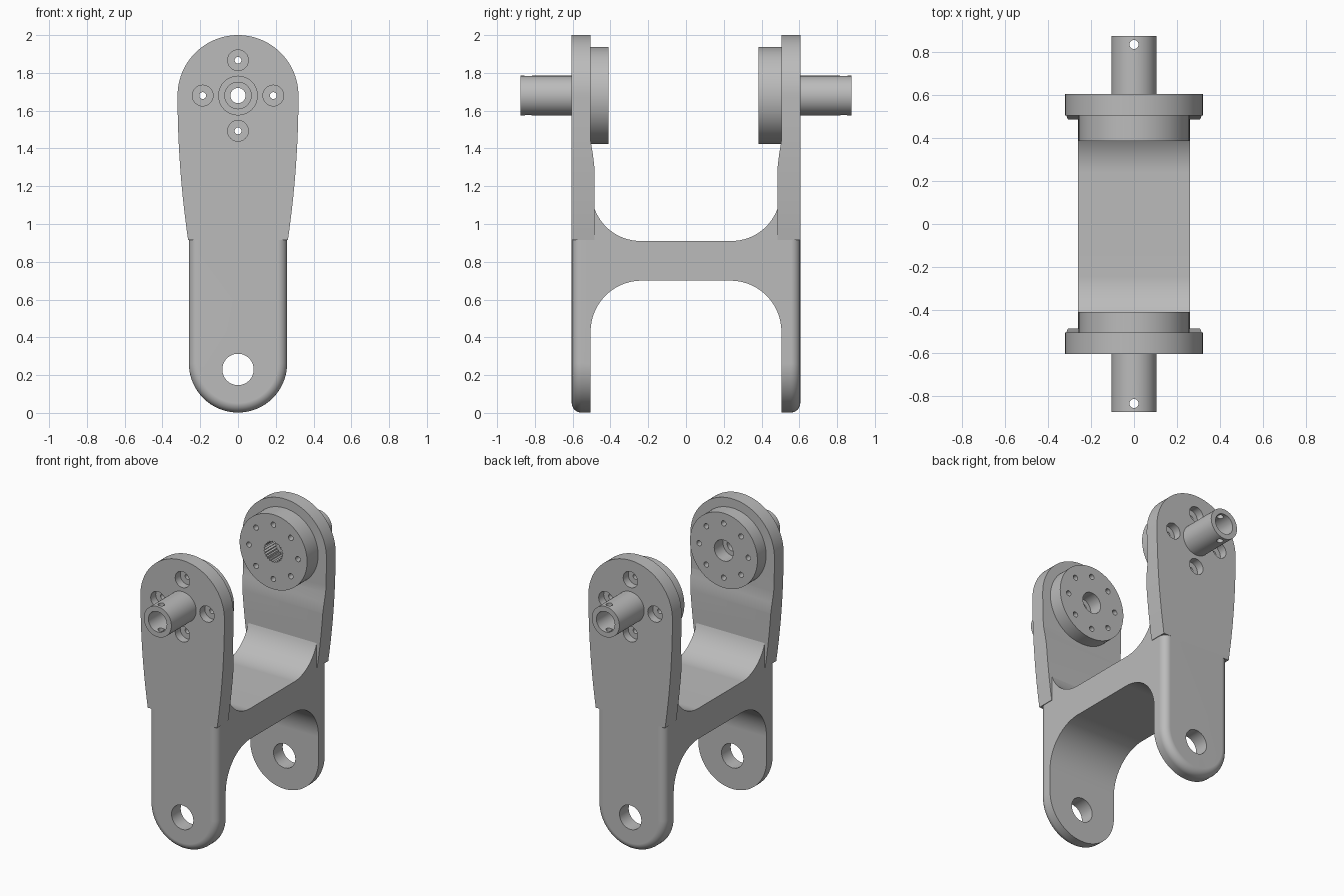
import bpy, bmesh
from math import sin, cos, pi, radians

if "Cube" in bpy.data.objects:
    bpy.data.objects.remove(bpy.data.objects["Cube"])

grey = bpy.data.materials.new("plain_grey")
grey.use_nodes = True
GREY = (0.5, 0.5, 0.5, 1)
grey.diffuse_color = GREY
grey.node_tree.nodes["Principled BSDF"].inputs["Base Color"].default_value = GREY

AXIS_Z = 1.68     # height of the pivot shafts
OUTER = 0.605     # outer faces of the side arms
INNER = 0.505     # inner faces of the side arms


def arc(r, ca, cb, start, end, n):
    """Points on an arc, angles in degrees."""
    return [(ca + r * cos(radians(start + (end - start) * i / n)),
             cb + r * sin(radians(start + (end - start) * i / n))) for i in range(n + 1)]


def circle(r, ca=0, cb=AXIS_Z, n=64):
    return arc(r, ca, cb, 0, 360, n)[:-1]


def ring(r, count, distance):
    return [circle(r, distance * cos(2 * pi * i / count),
                   AXIS_Z + distance * sin(2 * pi * i / count), 32) for i in range(count)]


def prism(name, outlines, axis, lo, hi):
    """Extrude closed outlines along an axis."""
    place = {"x": lambda a, b, t: (t, a, b),
             "y": lambda a, b, t: (a, t, b),
             "z": lambda a, b, t: (a, b, t)}[axis]
    bm = bmesh.new()
    for pts in outlines:
        low = [bm.verts.new(place(a, b, lo)) for a, b in pts]
        high = [bm.verts.new(place(a, b, hi)) for a, b in pts]
        bm.faces.new(low)
        bm.faces.new(high)
        for i in range(len(pts)):
            j = (i + 1) % len(pts)
            bm.faces.new((low[i], low[j], high[j], high[i]))
    bmesh.ops.recalc_face_normals(bm, faces=bm.faces)
    mesh = bpy.data.meshes.new(name)
    bm.to_mesh(mesh)
    bm.free()
    mesh.materials.append(grey)
    obj = bpy.data.objects.new(name, mesh)
    bpy.context.collection.objects.link(obj)
    return obj


def select(obj):
    bpy.ops.object.select_all(action="DESELECT")
    obj.select_set(True)
    bpy.context.view_layer.objects.active = obj


def combine(obj, other, operation):
    """Boolean the second object into the first and discard it."""
    mod = obj.modifiers.new("combine", "BOOLEAN")
    mod.operation = operation
    mod.solver = "EXACT"
    mod.object = other
    select(obj)
    bpy.ops.object.modifier_apply(modifier=mod.name)
    bpy.data.objects.remove(other)


def finish(obj):
    select(obj)
    bpy.ops.object.shade_smooth_by_angle(angle=radians(30))
    mod = obj.modifiers.new("even_shading", "WEIGHTED_NORMAL")
    mod.keep_sharp = True


def mirrored(half):
    return half + [(-a, b) for a, b in reversed(half)]


# H-shaped frame: side profile with large fillets, trimmed to rounded arm ends
side = arc(0.26, 0.24, 1.17, -90, -16, 20)
side += [(0.55, side[-1][1]), (0.55, 0.93), (OUTER, 0.93), (OUTER, 0), (INNER, 0)]
side += arc(0.27, 0.235, 0.43, 0, 90, 24)
frame = prism("frame", [mirrored(side)], "x", -0.3, 0.3)

trim = prism("trim", [[(0.26, 1.4), (-0.26, 1.4)] + arc(0.26, 0, 0.262, 180, 360, 48)],
             "y", -OUTER, OUTER)
bevel = trim.modifiers.new("soft_edges", "BEVEL")
bevel.width = 0.05
bevel.segments = 6
bevel.limit_method = "ANGLE"
bevel.angle_limit = radians(40)
bevel.use_clamp_overlap = False
select(trim)
bpy.ops.object.modifier_apply(modifier=bevel.name)
combine(frame, trim, "INTERSECT")

# Upper arm plates: tapered outline, thicker towards the bottom
flank = [(0.32 - 0.056 * (1 - i / 16) ** 2, 0.915 + (AXIS_Z - 0.915) * i / 16)
         for i in range(16)]
plate_outline = mirrored(flank + arc(0.32, 0, AXIS_Z, 0, 87, 32))
thickness = [(OUTER, 0.915), (0.485, 0.915), (0.485, 1.3), (0.493, 1.37),
             (INNER, 1.44), (INNER, 2.1), (OUTER, 2.1)]
for s in (-1, 1):
    plate = prism("plate", [plate_outline], "y", s * 0.45, s * 0.65)
    combine(plate, prism("section", [[(s * a, b) for a, b in thickness]], "x", -0.5, 0.5),
            "INTERSECT")
    combine(frame, plate, "UNION")

# Through holes and screw counterbores
holes = ring(0.018, 4, 0.187) + [circle(0.04), circle(0.083, 0, 0.23)]
combine(frame, prism("holes", holes, "y", -1, 1), "DIFFERENCE")
for s in (-1, 1):
    combine(frame, prism("counterbores", ring(0.055, 4, 0.187), "y", s * 0.55, s * 0.7),
            "DIFFERENCE")
finish(frame)

# Mounting discs, the back one with a splined bore
spline = [(r * cos(2 * pi * i / 48), AXIS_Z + r * sin(2 * pi * i / 48))
          for i in range(48) for r in [0.073 if i % 2 else 0.063]]
for name, s, face, bore in (("front", -1, 0.41, circle(0.072)), ("back", 1, 0.385, spline)):
    disc = prism(name + "_disc", [circle(0.257, n=96)], "y", s * face, s * INNER)
    combine(disc, prism("bores", ring(0.018, 8, 0.187) + [bore], "y", s * 0.3, s * 0.6),
            "DIFFERENCE")
    finish(disc)

    # Hollow shaft with a cross pin hole
    shaft = prism(name + "_shaft", [circle(0.105)], "y", s * OUTER, s * 0.875)
    combine(shaft, prism("bore", [circle(0.07)], "y", s * 0.63, s * 0.95), "DIFFERENCE")
    combine(shaft, prism("centre", [circle(0.04)], "y", s * 0.5, s * 0.7), "DIFFERENCE")
    combine(shaft, prism("pin_hole", [circle(0.021, 0, s * 0.835, 32)], "z", 1.5, 1.9),
            "DIFFERENCE")
    finish(shaft)
